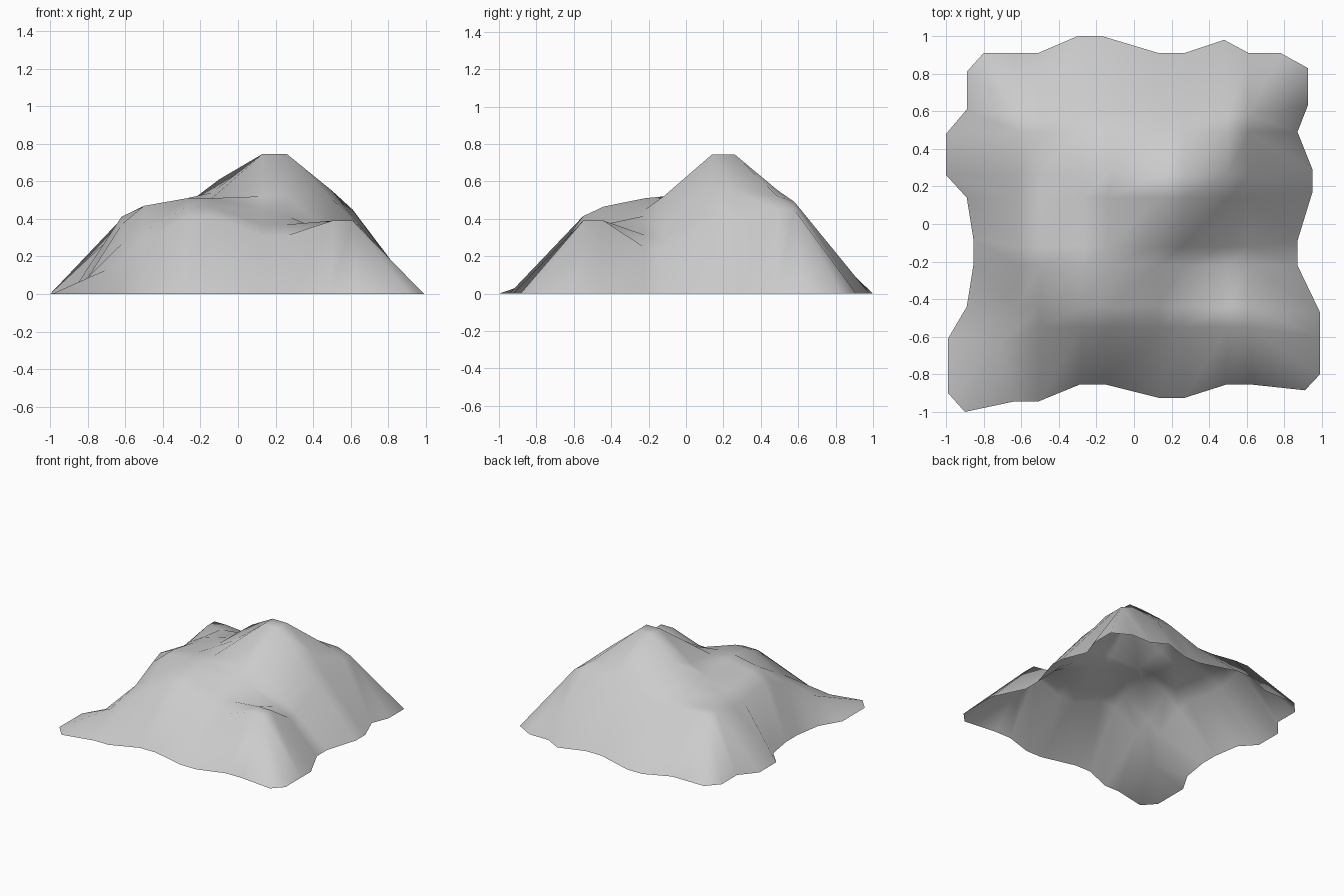
import bpy, bmesh, math

if "Cube" in bpy.data.objects:
    bpy.data.objects.remove(bpy.data.objects["Cube"])

# Each control height is split into a pair of rows / columns (rounded knolls)
XS = [-.62, -.50, -.27, -.14, .13, .26, .50, .61]
YS = [-.55, -.44, -.22, -.12, .14, .26, .49, .58]
EDGE = .93
NX = [-EDGE] + [(XS[i] + XS[i + 1]) / 2 for i in (0, 2, 4, 6)] + [EDGE]
NY = [-EDGE] + [(YS[i] + YS[i + 1]) / 2 for i in (0, 2, 4, 6)] + [EDGE]

# Knoll heights, front row first, left to right
HILLS = [(.27, .44, .34, .39),
         (.44, .51, .46, .28),
         (.39, .51, .745, .46),
         (.40, .40, .51, .47)]
H = [[0] * 6] + [[0, *row, 0] for row in HILLS] + [[0] * 6]

# Wavy foot outline: ten points per side, counter-clockwise
FRONT = [(-.90, -1), (-.64, -.945), (-.51, -.945), (-.29, -.855), (-.15, -.855),
         (.13, -.925), (.27, -.925), (.49, -.855), (.63, -.855), (.91, -.885)]
RIGHT = [(.99, -.80), (.99, -.60), (.99, -.47), (.87, -.22), (.87, -.09),
         (.95, .17), (.95, .29), (.87, .49), (.925, .63), (.925, .83)]
BACK = [(.78, .91), (.61, .91), (.48, .98), (.27, .91), (.13, .91),
        (-.17, 1), (-.30, 1), (-.51, .91), (-.64, .91), (-.80, .91)]
LEFT = [(-.89, .81), (-.89, .61), (-1, .48), (-1, .26), (-.89, .14),
        (-.855, -.08), (-.855, -.22), (-.89, -.44), (-.99, -.61), (-.99, -.90)]


def slope(a, b):
    """Geometric mean of neighbouring slopes, flat on summits and dips."""
    return math.copysign(math.sqrt(a * b), a) if a * b > 0 else 0


def height(i, j):
    a, b = i // 2 + 1, j // 2 + 1
    h = H[b][a]
    sx = slope((h - H[b][a - 1]) / (NX[a] - NX[a - 1]),
               (H[b][a + 1] - h) / (NX[a + 1] - NX[a]))
    sy = slope((h - H[b - 1][a]) / (NY[b] - NY[b - 1]),
               (H[b + 1][a] - h) / (NY[b + 1] - NY[b]))
    return h + sx * (XS[i] - NX[a]) + sy * (YS[j] - NY[b])


bm = bmesh.new()

# Upper slopes
grid = [[bm.verts.new((XS[i], YS[j], height(i, j))) for i in range(8)] for j in range(8)]
grid[5][3].co = (-.10, .32, .61)    # small crag beside the summit
grid[0][0].co = (-.71, -.64, .125)  # low front left spur
grid[2][0].co.z = .37
grid[3][4].co.z = grid[3][5].co.z = .52  # ledge in front of the summit
grid[5][6].co.z = .55               # back right shoulder
grid[6][6].co.z = .52
for j in range(7):
    for i in range(7):
        bm.faces.new((grid[j][i], grid[j][i + 1], grid[j + 1][i + 1], grid[j + 1][i]))

# Skirt down to the ground, one side at a time
rims = [grid[0], [r[7] for r in grid], grid[7][::-1], [r[0] for r in grid][::-1]]
feet = [[bm.verts.new((x, y, 0)) for x, y in side] for side in (FRONT, RIGHT, BACK, LEFT)]
for s in range(4):
    rim = [rims[s][0], *rims[s], rims[s][-1]]
    foot = feet[s]
    for k in range(9):
        corners = [foot[k], foot[k + 1], rim[k + 1], rim[k]]
        bm.faces.new(list(dict.fromkeys(corners)))
    bm.faces.new((foot[-1], feet[(s + 1) % 4][0], rim[-1]))

# Open-bottomed shell, smooth shaded
for f in bm.faces:
    f.smooth = True
mesh = bpy.data.meshes.new("mountain")
bm.to_mesh(mesh)
bm.free()
mountain = bpy.data.objects.new("mountain", mesh)
bpy.context.collection.objects.link(mountain)
